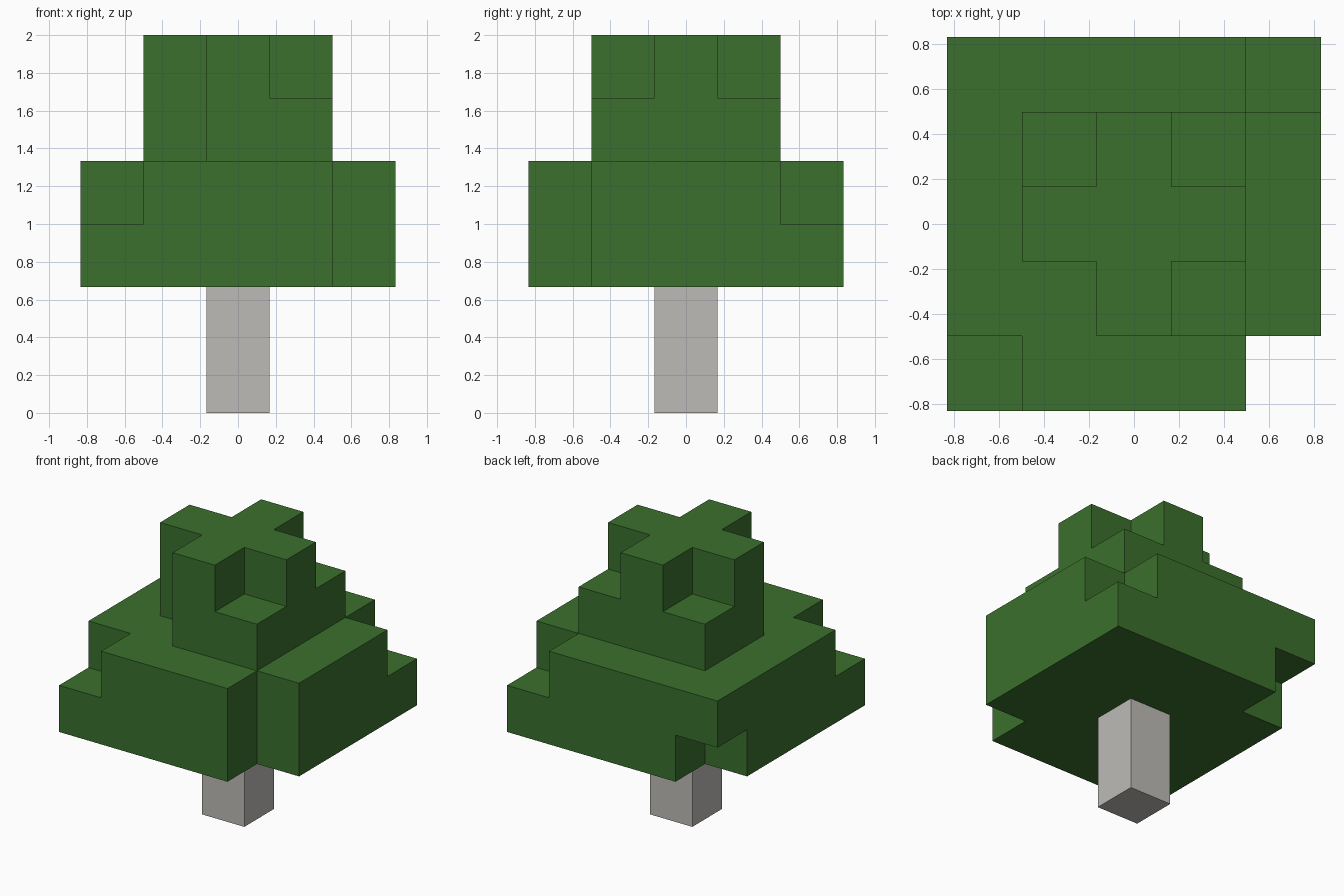
import bpy, bmesh, math
from mathutils import Vector

cube = bpy.data.objects.get("Cube")
if cube:
    bpy.data.objects.remove(cube)

U = 1 / 3  # edge of one block


def material(name, color):
    mat = bpy.data.materials.new(name)
    mat.use_nodes = True
    mat.diffuse_color = (*color, 1)
    mat.node_tree.nodes["Principled BSDF"].inputs["Base Color"].default_value = (*color, 1)
    return mat


def layer(z, reach, missing):
    """Square layer of blocks, without the listed corners."""
    span = range(-reach, reach + 1)
    gone = {(sx * reach, sy * reach) for sx, sy in missing}
    return {(x, y, z) for x in span for y in span if (x, y) not in gone}


def block_object(name, cells, mat):
    """Outer skin of a set of blocks, with flat areas merged."""
    bm = bmesh.new()
    for cell in cells:
        c = Vector(cell)
        for axis in range(3):
            for sign in (-1, 1):
                n = Vector((0, 0, 0))
                n[axis] = sign
                if tuple(int(v) for v in c + n) in cells:
                    continue
                a = Vector((0, 0, 0))
                a[(axis + 1) % 3] = 1
                b = n.cross(a)
                mid = c + Vector((0, 0, 0.5)) + n / 2
                corners = [mid + (a * i + b * j) / 2
                           for i, j in ((-1, -1), (1, -1), (1, 1), (-1, 1))]
                bm.faces.new([bm.verts.new(p * U) for p in corners])
    bmesh.ops.remove_doubles(bm, verts=bm.verts[:], dist=0.001)
    bmesh.ops.dissolve_limit(bm, angle_limit=math.radians(1),
                             verts=bm.verts[:], edges=bm.edges[:])
    mesh = bpy.data.meshes.new(name)
    bm.to_mesh(mesh)
    bm.free()
    mesh.materials.append(mat)
    obj = bpy.data.objects.new(name, mesh)
    bpy.context.collection.objects.link(obj)
    return obj


leaf_green = material("leaf green", (0.043, 0.162, 0.026))
bark_grey = material("pale grey bark", (0.51, 0.50, 0.47))

# Trunk
block_object("trunk", layer(0, 0, []) - {None} | {(0, 0, 0), (0, 0, 1)}, bark_grey)

# Leaves: two wide layers, then two narrow layers ending in a cross
front_left, front_right = (1, -1), (-1, -1)
back_left, back_right = (1, 1), (-1, 1)
leaves = layer(2, 2, [front_left, back_right])
leaves |= layer(3, 2, [front_left, front_right, back_left])
leaves |= layer(4, 1, [front_right])
leaves |= layer(5, 1, [front_left, front_right, back_left, back_right])
block_object("leaves", leaves, leaf_green)
